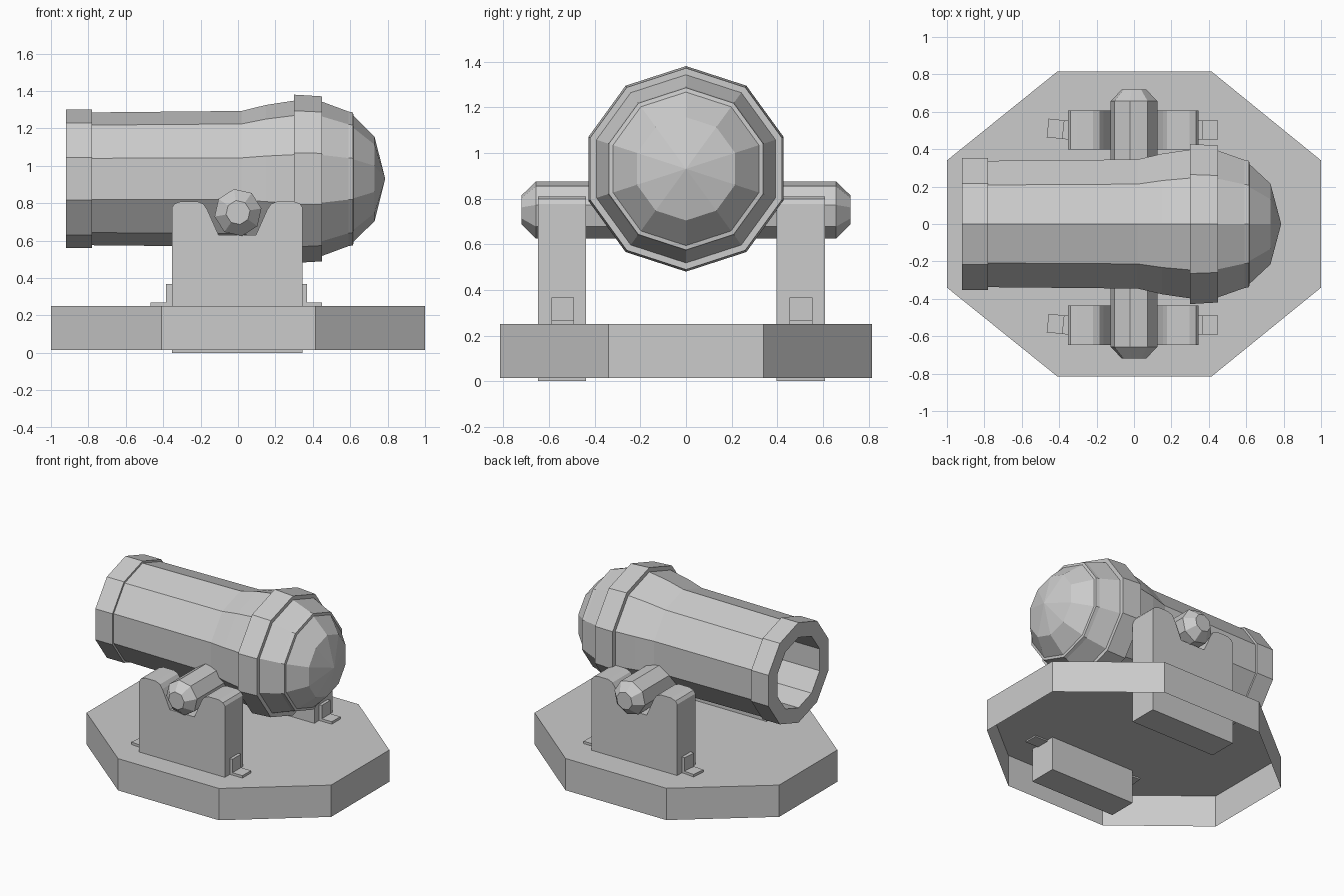
import bpy, bmesh, math
from mathutils import Vector, Matrix

if "Cube" in bpy.data.objects:
    bpy.data.objects.remove(bpy.data.objects["Cube"])


def finish(name, bm, fix_normals=True):
    if fix_normals:
        bmesh.ops.recalc_face_normals(bm, faces=bm.faces[:])
    mesh = bpy.data.meshes.new(name)
    bm.to_mesh(mesh)
    bm.free()
    obj = bpy.data.objects.new(name, mesh)
    bpy.context.collection.objects.link(obj)
    return obj


def lathe(name, profile, sides, place, start=0.0):
    """Faceted solid of revolution; place(along, a, b) maps to world space."""
    bm = bmesh.new()
    rings = []
    for along, r in profile:
        if r == 0:
            rings.append([bm.verts.new(place(along, 0, 0))])
        else:
            rings.append([bm.verts.new(place(along,
                          r * math.sin(start + math.tau * i / sides),
                          r * math.cos(start + math.tau * i / sides)))
                          for i in range(sides)])
    for a, b in zip(rings, rings[1:]):
        for i in range(sides):
            j = (i + 1) % sides
            quad = [a[i % len(a)], a[j % len(a)], b[j % len(b)], b[i % len(b)]]
            bm.faces.new(list(dict.fromkeys(quad)))
    return finish(name, bm)


def extrude(name, points, direction, cap_bottom=True):
    """Polygon extruded along a vector; optionally leaves the start open."""
    bm = bmesh.new()
    d = Vector(direction)
    a = [bm.verts.new(p) for p in points]
    b = [bm.verts.new(Vector(p) + d) for p in points]
    n = len(a)
    for i in range(n):
        j = (i + 1) % n
        bm.faces.new((a[i], a[j], b[j], b[i]))
    bm.faces.new(b)
    if cap_bottom:
        bm.faces.new(a[::-1])
    return finish(name, bm)


# Octagonal base, hollow and open underneath
outline = [(-0.41, -0.815), (0.415, -0.815), (1, -0.34), (1, 0.34),
           (0.415, 0.815), (-0.41, 0.815), (-1, 0.34), (-1, -0.34)]
extrude("base", [(x, y, 0.015) for x, y in outline], (0, 0, 0.235), False)

# Ten-sided barrel: bore, muzzle band, body, breech ring and domed cap
barrel = [(0.25, 0), (0.25, 0.26), (-0.92, 0.26), (-0.92, 0.37), (-0.78, 0.37),
          (-0.78, 0.355), (0.02, 0.363), (0.15, 0.395), (0.30, 0.418),
          (0.30, 0.45), (0.45, 0.441), (0.45, 0.412), (0.59, 0.36),
          (0.615, 0.355), (0.618, 0.336), (0.73, 0.226), (0.787, 0)]
lathe("barrel", barrel, 10, lambda t, a, b: (t, a, 0.93 + b))

# Trunnion pin with chamfered ends
pin = [(-0.72, 0), (-0.72, 0.065), (-0.657, 0.127), (0.657, 0.127),
       (0.72, 0.065), (0.72, 0)]
lathe("trunnion", pin, 8, lambda t, a, b: (a, t, 0.75 + b), math.radians(-10))

# Notched side brackets
half = [(0.35, 0.0), (0.35, 0.775), (0.335, 0.797), (0.30, 0.81), (0.215, 0.81),
        (0.18, 0.795), (0.16, 0.765), (0.10, 0.63)]
notch = half + [(-x, z) for x, z in reversed(half)]
for side, y in (("front", -0.648), ("back", 0.397)):
    extrude(side + "_bracket", [(x - 0.004, y, z) for x, z in notch],
            (0, 0.211, 0))

# L-shaped fixing plates at both ends of each bracket
ell = [(-0.02, 0.24), (0.10, 0.24), (0.10, 0.268), (0.018, 0.268),
       (0.018, 0.367), (-0.02, 0.367)]
for side, y in (("front", -0.54), ("back", 0.503)):
    for end, x, turn in (("right", 0.35, 0), ("left", -0.362, 180)):
        plate = extrude(f"{side}_{end}_plate",
                        [(px, -0.05, pz) for px, pz in ell], (0, 0.10, 0))
        tilt = 0 if end == "right" else -6
        plate.matrix_world = (Matrix.Translation((x, y, 0)) @
                              Matrix.Rotation(math.radians(turn + tilt), 4, 'Z'))
